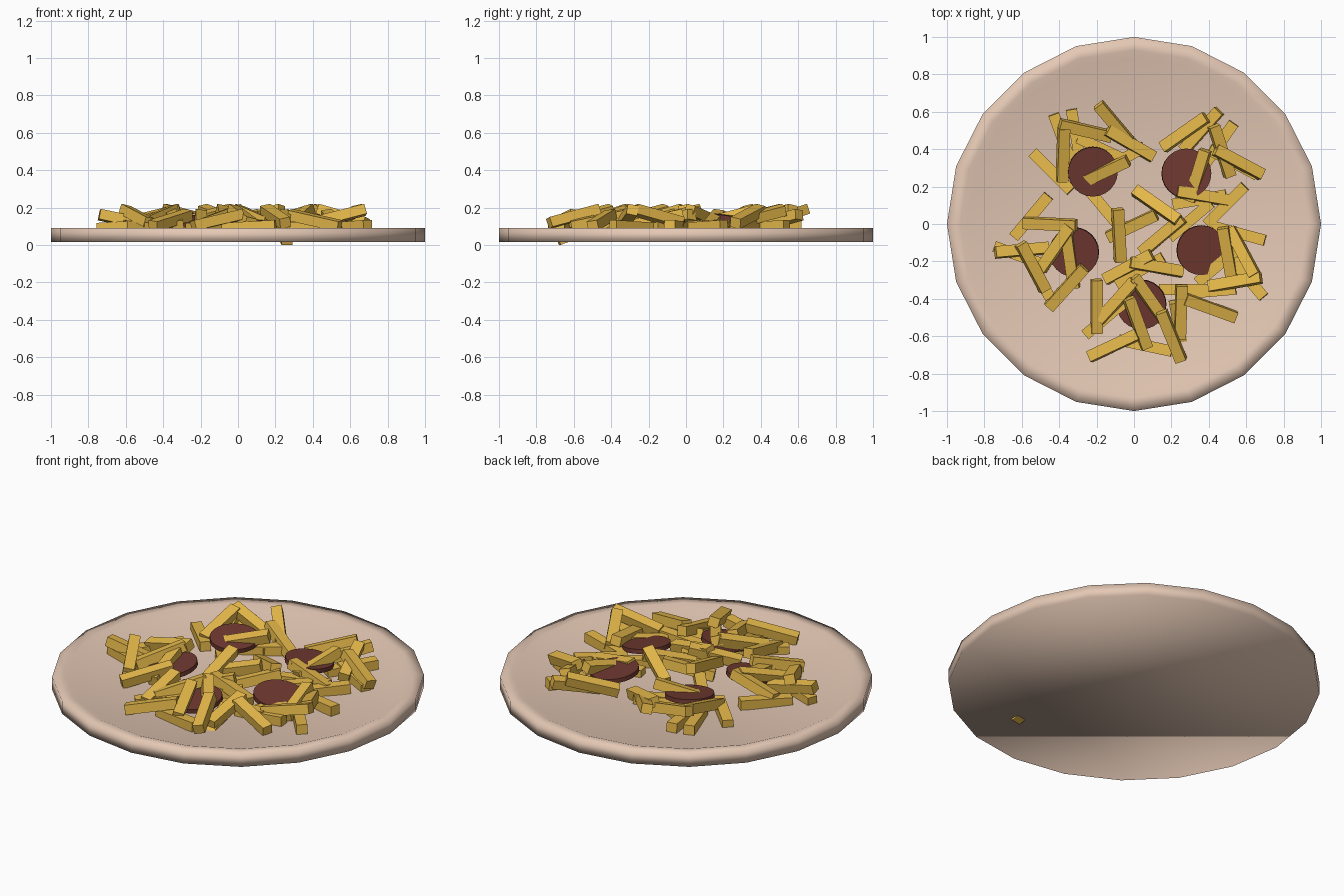
import bpy, bmesh
from math import radians, sin, cos, pi
from mathutils import Matrix, Euler

if "Cube" in bpy.data.objects:
    bpy.data.objects.remove(bpy.data.objects["Cube"])

def mat(name, c):
    m = bpy.data.materials.new(name)
    m.diffuse_color = (*c, 1)
    m.use_nodes = True
    m.node_tree.nodes["Principled BSDF"].inputs["Base Color"].default_value = m.diffuse_color
    return m

CLAY = mat("clay", (0.78, 0.58, 0.46))
GOLD = mat("golden", (0.80, 0.49, 0.07))
MEAT = mat("meat", (0.16, 0.04, 0.03))

def finish(bm, name, m):
    me = bpy.data.meshes.new(name)
    bm.to_mesh(me)
    bm.free()
    me.materials.append(m)
    ob = bpy.data.objects.new(name, me)
    bpy.context.collection.objects.link(ob)
    return ob

# Plate: 20-sided disc with a slightly raised rim
bm = bmesh.new()
N = 20
rings = [[bm.verts.new((r * cos(2 * pi * i / N), r * sin(2 * pi * i / N), z)) for i in range(N)]
         for r, z in [(1, 0.015), (1, 0.09), (0.93, 0.09), (0.89, 0.075)]]
for a, b in zip(rings, rings[1:]):
    for i in range(N):
        j = (i + 1) % N
        bm.faces.new((a[i], a[j], b[j], b[i]))
bm.faces.new(rings[0][::-1])
bm.faces.new(rings[-1])
for f in bm.faces:
    f.smooth = True
finish(bm, "plate", CLAY)

# Sausage slices lying among the fries
for i, (x, y, z, tx, ty) in enumerate([
        (-0.22, 0.28, 0.145, 6, 4), (0.28, 0.27, 0.15, -5, 5), (-0.32, -0.15, 0.125, 8, -6),
        (0.36, -0.14, 0.125, 5, 8), (0.04, -0.43, 0.125, 8, -5)]):
    bm = bmesh.new()
    bmesh.ops.create_cone(bm, cap_ends=True, segments=24, radius1=0.133, radius2=0.133, depth=0.025,
                          matrix=Matrix.Translation((x, y, z)) @ Euler((radians(tx), radians(ty), 0)).to_matrix().to_4x4())
    finish(bm, f"sausage_slice_{i + 1}", MEAT)

# Fries: each entry is centre x, centre y, heading towards the raised end
LOW = [(-.44, .28, -45), (-.55, .04, 50), (-.31, .47, 100), (-.07, .34, 30), (-.38, .45, 110),
       (.45, .42, 55), (.49, .1, 45), (.56, -.05, -15), (.6, -.28, -50), (-.52, -.27, 120),
       (-.61, -.17, -20), (-.15, -.5, 40), (.06, -.65, -12), (.35, .13, 10), (.4, -.36, 5),
       (.45, -.22, 40), (.03, -.25, 30), (.3, .02, 40), (-.14, .06, -50), (.28, -.35, 0),
       (.53, .33, 152), (-.17, .4, 155)]
MID = [(-.6, -.14, 185), (-.34, -.2, 98), (-.02, .43, 150), (.36, .5, 48), (.37, .15, 170),
       (.41, -.45, 160), (-.2, -.44, 90), (-.11, -.65, 25), (.25, -.47, 88), (-.03, -.23, 28),
       (.12, -.23, 170), (.15, -.06, 40), (-.01, -.01, 25), (.5, -.16, 100), (-.36, -.34, 48)]
TOP = [(-.45, 0, -3), (-.42, -.13, 55), (-.54, -.23, 118), (-.26, .5, 167), (-.38, .37, 88),
       (-.1, .53, 130), (-.16, .28, 25), (.27, .49, 35), (.47, .39, 108), (.34, .26, 73),
       (.56, .33, 152), (.54, -.31, 10), (.58, -.15, -62), (.2, -.6, 112), (.08, -.4, 125),
       (-.09, -.41, 48), (.02, -.53, 110), (.12, .1, -35), (-.08, -.06, 93)]
POKE = [(.24, -.55, 100)]   # one fry sunk through the plate

n = 0
for fries, z, tilt, roll in [(LOW, 0.098, 3, 0), (MID, 0.132, 12, 8), (TOP, 0.153, 14, 12), (POKE, 0.076, 20, 0)]:
    for i, (x, y, a) in enumerate(fries):
        n += 1
        rot = Euler((radians(roll * (-1) ** i), radians(-tilt), radians(a))).to_matrix().to_4x4()
        bm = bmesh.new()
        bmesh.ops.create_cube(bm, size=1, matrix=Matrix.Translation((x, y, z)) @ rot
                              @ Matrix.Diagonal((0.29, 0.06, 0.055, 1)))
        finish(bm, f"fry_{n}", GOLD)
